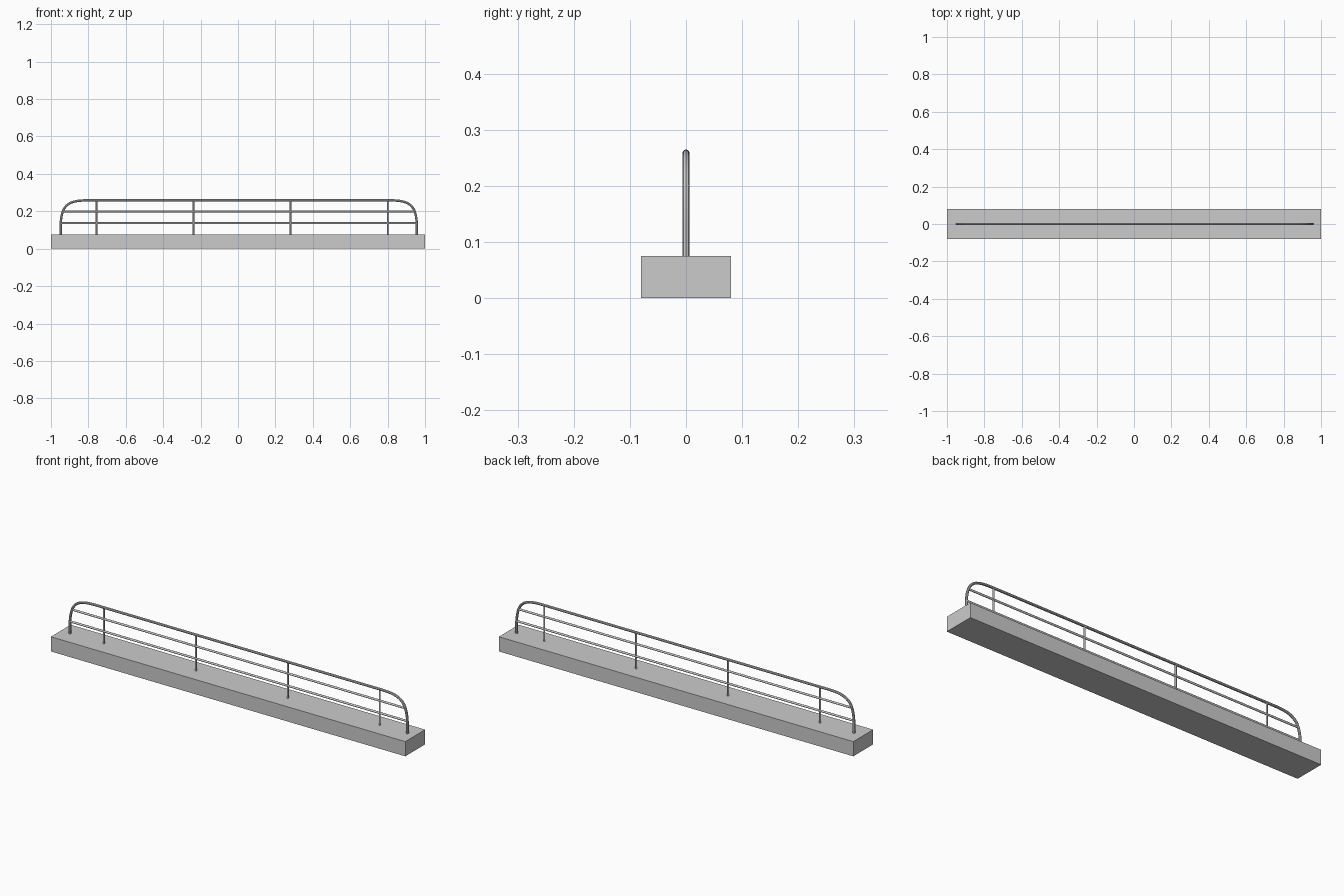
import bpy
import math
from mathutils import Vector

if "Cube" in bpy.data.objects:
    bpy.data.objects.remove(bpy.data.objects["Cube"])


def smooth(obj):
    bpy.ops.object.select_all(action='DESELECT')
    obj.select_set(True)
    bpy.context.view_layer.objects.active = obj
    bpy.ops.object.shade_smooth_by_angle(angle=math.radians(40))


def rod(name, start, end, radius):
    a, b = Vector(start), Vector(end)
    bpy.ops.mesh.primitive_cylinder_add(vertices=16, radius=radius, depth=(b - a).length,
                                        location=(a + b) / 2)
    obj = bpy.context.object
    obj.name = name
    obj.rotation_euler = (b - a).to_track_quat('Z', 'Y').to_euler()
    smooth(obj)


def bezier(p0, p1, p2, p3, steps=12):
    p = [Vector(q) for q in (p0, p1, p2, p3)]
    for i in range(steps + 1):
        t = i / steps
        s = 1 - t
        yield s**3 * p[0] + 3 * s * s * t * p[1] + 3 * s * t * t * p[2] + t**3 * p[3]


# Kerb slab
BASE_TOP = 0.075
bpy.ops.mesh.primitive_cube_add(size=1, location=(0, 0, BASE_TOP / 2))
base = bpy.context.object
base.name = "base_slab"
base.scale = (2, 0.16, BASE_TOP)

# Outer bent tube: end posts sweeping into the top rail
MID, HALF, TOP = 0.004, 0.952, 0.2585
corner = [Vector((HALF, 0, BASE_TOP - 0.005))]
corner += bezier((HALF, 0, 0.135), (HALF - 0.006, 0, 0.225),
                 (HALF - 0.03, 0, TOP), (HALF - 0.14, 0, TOP))
path = [Vector((-p.x, 0, p.z)) for p in corner] + corner[::-1]
curve = bpy.data.curves.new("handrail", 'CURVE')
curve.dimensions = '3D'
curve.bevel_depth = 0.0064
curve.bevel_resolution = 2
curve.use_fill_caps = True
spline = curve.splines.new('POLY')
spline.points.add(len(path) - 1)
for point, co in zip(spline.points, path):
    point.co = (co.x + MID, 0, co.z, 1)
handrail = bpy.data.objects.new("handrail", curve)
bpy.context.collection.objects.link(handrail)
bpy.ops.object.select_all(action='DESELECT')
handrail.select_set(True)
bpy.context.view_layer.objects.active = handrail
bpy.ops.object.convert(target='MESH')
smooth(bpy.context.object)

# Horizontal rails
for name, z, half in (("middle_rail", 0.2, 0.944), ("lower_rail", 0.137, 0.952)):
    rod(name, (MID - half, 0, z), (MID + half, 0, z), 0.0052)

# Inner posts
for i in range(4):
    x = -0.757 + i * 0.519
    rod(f"inner_post_{i + 1}", (x, 0, BASE_TOP - 0.005), (x, 0, TOP), 0.0045)
